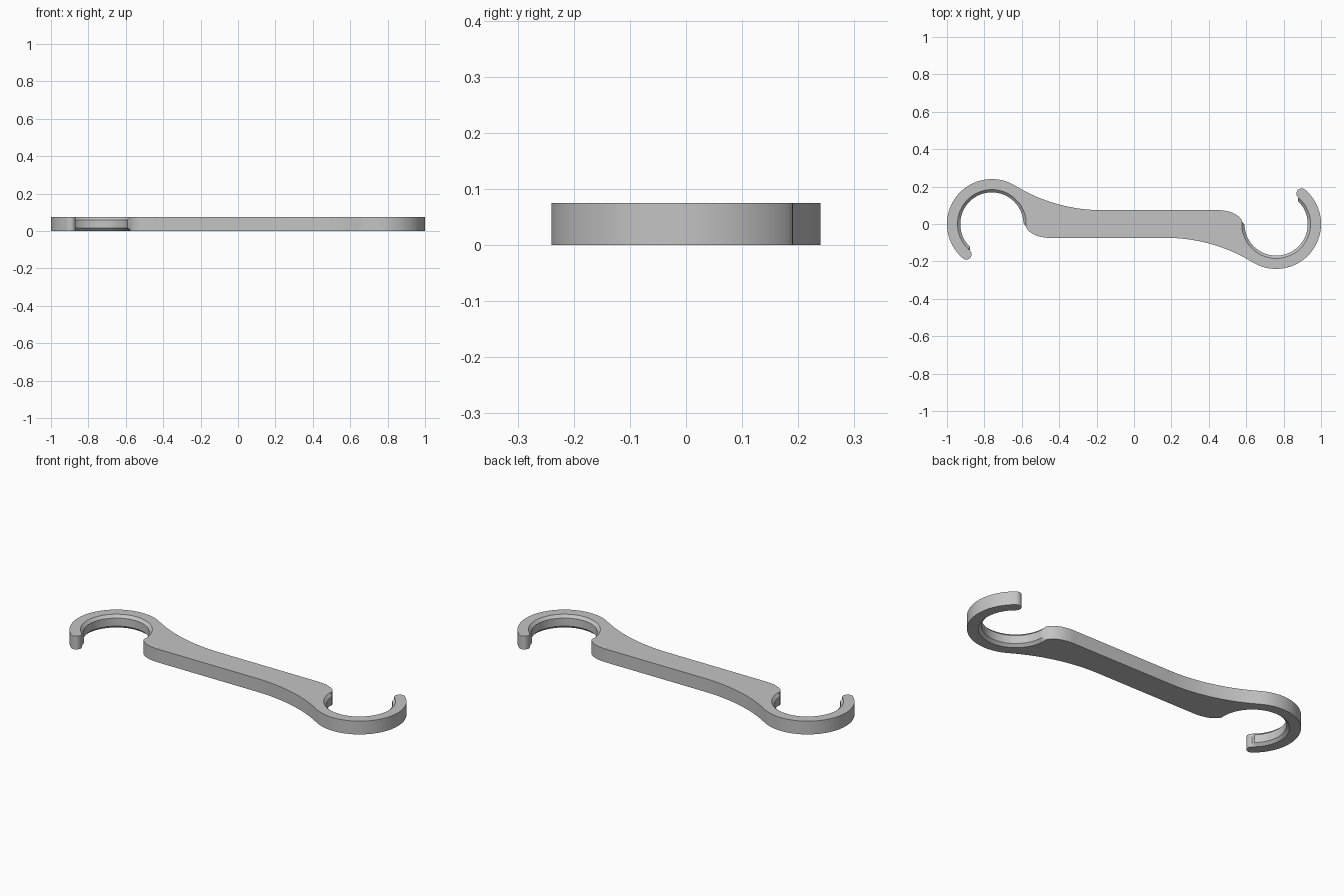
import bpy
import bmesh
from math import sin, cos, radians, degrees, atan2

cube = bpy.data.objects.get("Cube")
if cube:
    bpy.data.objects.remove(cube, do_unlink=True)

THICK = 0.075       # plate thickness
HALF = 0.074        # half width of the handle
RING_X = 0.76       # centre of each hook
R_OUT = 0.24        # outer hook radius
R_EDGE = 0.184      # bore radius at the chamfered rims
R_BORE = 0.169      # bore radius between the chamfers
CHAMFER = 0.015     # chamfer height
TIP = 50            # angle where the hook ends
FLANK_X = 0.17      # where the handle starts to widen


def arc(cx, cy, rx, ry, start, end, n):
    """Points on an elliptical arc, angles in degrees."""
    angles = [radians(start + (end - start) * i / n) for i in range(n + 1)]
    return [(cx + rx * cos(a), cy + ry * sin(a)) for a in angles]


def half_outline(bore):
    # Flank arc, tangent to both the handle edge and the hook circle
    dx = RING_X - FLANK_X
    r = (dx ** 2 + HALF ** 2 - R_OUT ** 2) / (2 * (R_OUT - HALF))
    join = degrees(atan2(HALF + r, dx))
    pts = arc(FLANK_X, -HALF - r, r, r, 90, join, 16)
    # Outside of the hook
    pts += arc(RING_X, 0, R_OUT, R_OUT, join - 180, TIP, 56)[1:]
    # Rounded hook tip
    mid, rad = (R_OUT + R_EDGE) / 2, (R_OUT - R_EDGE) / 2
    a = radians(TIP)
    pts += arc(RING_X + mid * cos(a), mid * sin(a), rad, rad,
               TIP, TIP + 180, 12)[1:]
    # Bore of the hook
    pts += arc(RING_X, 0, bore, bore, TIP - 4, -178, 60)
    # Rounded jaw back to the handle edge
    pts += arc(0.45, 0, 0.13, HALF, 10, 90, 14)
    return pts


def outline(bore):
    half = half_outline(bore)
    return half + [(-x, -y) for x, y in half]


# Loft the outline through the chamfer levels
bm = bmesh.new()
levels = [(0, R_EDGE), (CHAMFER, R_BORE),
          (THICK - CHAMFER, R_BORE), (THICK, R_EDGE)]
rings = [[bm.verts.new((x, y, z)) for x, y in outline(bore)]
         for z, bore in levels]
for low, high in zip(rings, rings[1:]):
    for i in range(len(low)):
        j = (i + 1) % len(low)
        bm.faces.new((low[i], low[j], high[j], high[i]))

# Flat top and bottom; normals must exist before the concave caps are cut up
caps = [bm.faces.new(rings[0][::-1]), bm.faces.new(rings[-1])]
bm.normal_update()
bmesh.ops.triangulate(bm, faces=caps, ngon_method='EAR_CLIP')

mesh = bpy.data.meshes.new("double_hook_wrench")
bm.to_mesh(mesh)
bm.free()
wrench = bpy.data.objects.new("double_hook_wrench", mesh)
bpy.context.collection.objects.link(wrench)

# Plain grey material
grey = bpy.data.materials.new("plain_grey")
grey.use_nodes = True
colour = (0.55, 0.55, 0.55, 1)
grey.diffuse_color = colour
grey.node_tree.nodes["Principled BSDF"].inputs["Base Color"].default_value = colour
mesh.materials.append(grey)

# Smooth curved walls, crisp rims
bpy.ops.object.select_all(action='DESELECT')
wrench.select_set(True)
bpy.context.view_layer.objects.active = wrench
bpy.ops.object.shade_smooth_by_angle(angle=radians(30))
